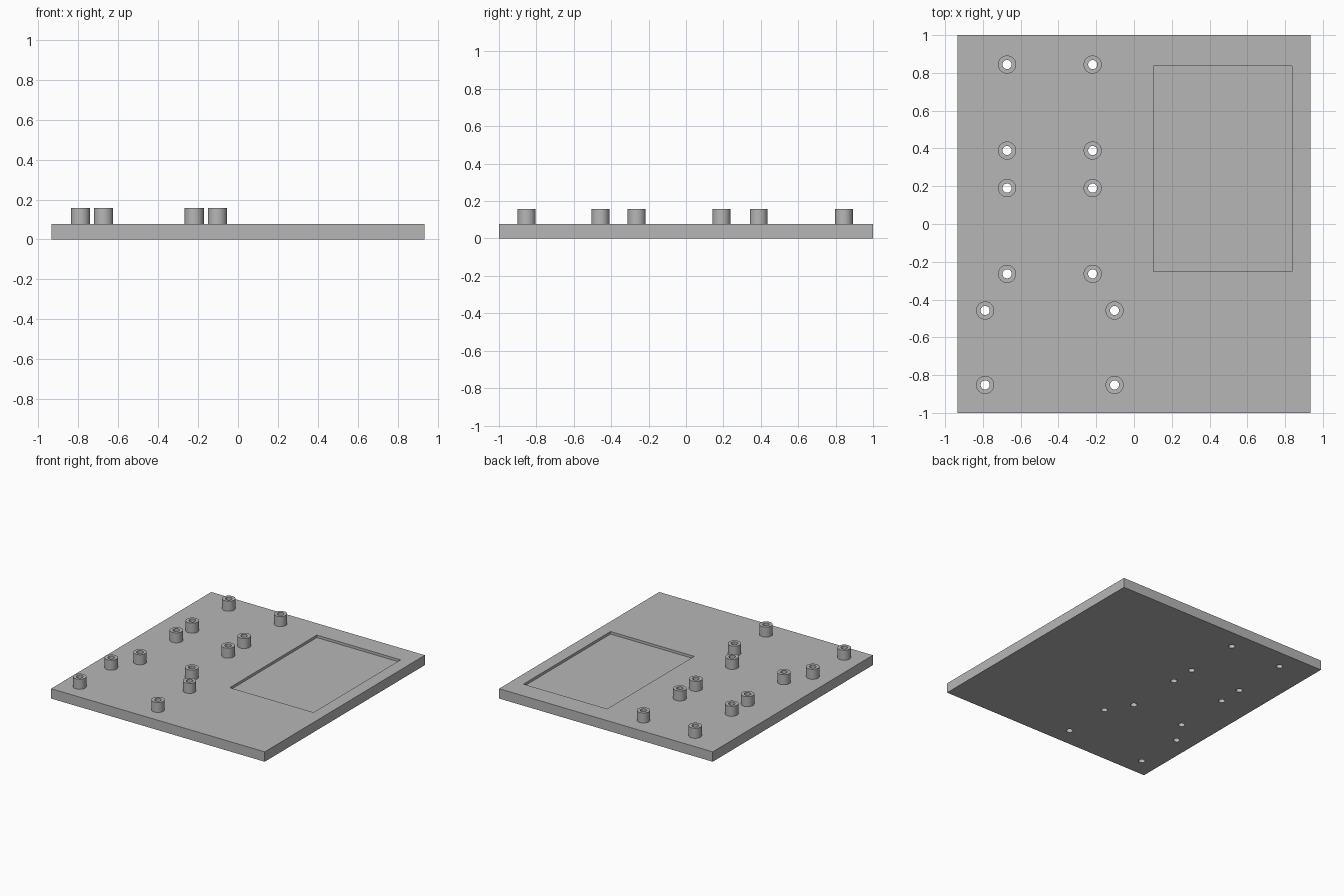
import bpy
import bmesh
import math
from mathutils import Matrix

if "Cube" in bpy.data.objects:
    bpy.data.objects.remove(bpy.data.objects["Cube"], do_unlink=True)

HALF_X, HALF_Y = 0.934, 1.0
PLATE_TOP, POST_TOP = 0.078, 0.157
POST_R, HOLE_R = 0.048, 0.024
POCKET_DEPTH = 0.02
SIDES = 48

grey = bpy.data.materials.new("plain_grey")
grey.use_nodes = True
colour = (0.47, 0.47, 0.47, 1)
grey.diffuse_color = colour
grey.node_tree.nodes["Principled BSDF"].inputs["Base Color"].default_value = colour

# Standoff groups: each is a rectangle of four posts
groups = [
    ((-0.672, -0.219), (0.389, 0.844)),
    ((-0.672, -0.219), (-0.264, 0.19)),
    ((-0.788, -0.103), (-0.852, -0.458)),
]
posts = [(x, y) for xs, ys in groups for x in xs for y in ys]


def add_box(bm, x0, x1, y0, y1, z0, z1):
    centre = Matrix.Translation(((x0 + x1) / 2, (y0 + y1) / 2, (z0 + z1) / 2))
    size = Matrix.Diagonal((x1 - x0, y1 - y0, z1 - z0, 1))
    bmesh.ops.create_cube(bm, size=1, matrix=centre @ size)


def make_object(name, bm):
    mesh = bpy.data.meshes.new(name)
    bm.to_mesh(mesh)
    bm.free()
    mesh.materials.append(grey)
    obj = bpy.data.objects.new(name, mesh)
    bpy.context.collection.objects.link(obj)
    return obj


def activate(obj):
    bpy.ops.object.select_all(action='DESELECT')
    obj.select_set(True)
    bpy.context.view_layer.objects.active = obj


# Base plate
bm = bmesh.new()
add_box(bm, -HALF_X, HALF_X, -HALF_Y, HALF_Y, 0, PLATE_TOP)
plate = make_object("base_plate", bm)

# Cutter: shallow rectangular pocket and the screw holes
bm = bmesh.new()
add_box(bm, 0.104, 0.836, -0.251, 0.836, PLATE_TOP - POCKET_DEPTH, PLATE_TOP + 0.1)
for x, y in posts:
    bmesh.ops.create_cone(bm, cap_ends=True, segments=SIDES, radius1=HOLE_R,
                          radius2=HOLE_R, depth=0.4,
                          matrix=Matrix.Translation((x, y, 0)))
cutter = make_object("plate_cutter", bm)
cutter.hide_render = True

cut = plate.modifiers.new("cut", 'BOOLEAN')
cut.operation = 'DIFFERENCE'
cut.solver = 'EXACT'
cut.object = cutter
activate(plate)
bpy.ops.object.modifier_apply(modifier=cut.name)
bpy.data.objects.remove(cutter, do_unlink=True)

# Hollow standoff posts, spun from a tube profile
profile = [(POST_R, PLATE_TOP), (POST_R, POST_TOP), (HOLE_R, POST_TOP), (HOLE_R, PLATE_TOP)]
for i, (x, y) in enumerate(posts):
    bm = bmesh.new()
    verts = [bm.verts.new((r, 0, z)) for r, z in profile]
    edges = [bm.edges.new(pair) for pair in zip(verts, verts[1:])]
    bmesh.ops.spin(bm, geom=verts + edges, cent=(0, 0, 0), axis=(0, 0, 1),
                   angle=math.tau, steps=SIDES)
    bmesh.ops.remove_doubles(bm, verts=bm.verts, dist=0.0005)
    bmesh.ops.recalc_face_normals(bm, faces=bm.faces)
    # Make sure the top ring faces up
    if any(f.normal.z < -0.9 for f in bm.faces):
        bmesh.ops.reverse_faces(bm, faces=bm.faces)
    post = make_object(f"standoff_post_{i + 1}", bm)
    post.location = (x, y, 0)
    activate(post)
    bpy.ops.object.shade_smooth_by_angle(angle=math.radians(30))

activate(plate)
bpy.ops.object.shade_smooth_by_angle(angle=math.radians(30))
